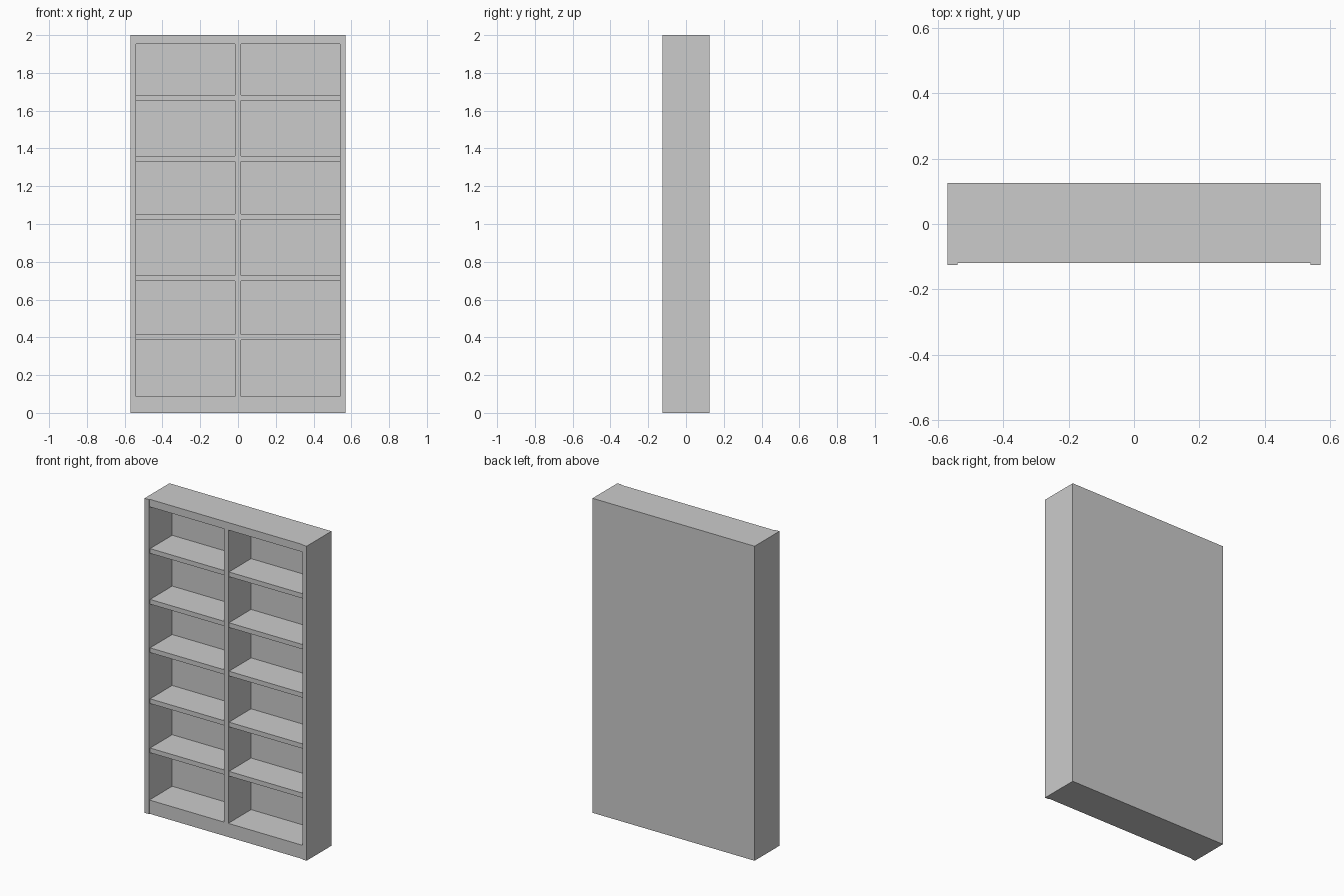
import bpy
import bmesh

if "Cube" in bpy.data.objects:
    bpy.data.objects.remove(bpy.data.objects["Cube"])

W, D, H = 0.57, 0.125, 2.0      # half width, half depth, height
IN = 0.54                       # inner face of the sides
FRONT = -0.119                  # rails and divider sit just behind the sides
SHELF_FRONT = -0.112            # shelves sit a little further back
BACK = 0.11                     # inner face of the back panel
Z0, Z1 = 0.087, 1.952           # clear opening
DIV = 0.015                     # half thickness of the divider


def box(name, x, y, z):
    """Box from (min, max) ranges on each axis."""
    bm = bmesh.new()
    bmesh.ops.create_cube(bm, size=1)
    for v in bm.verts:
        v.co = [r[0] if c < 0 else r[1] for c, r in zip(v.co, (x, y, z))]
    mesh = bpy.data.meshes.new(name)
    bm.to_mesh(mesh)
    bm.free()
    obj = bpy.data.objects.new(name, mesh)
    bpy.context.collection.objects.link(obj)
    return obj


# Side panels
box("left_side", (-W, -IN), (-D, D), (0, H))
box("right_side", (IN, W), (-D, D), (0, H))

# Plinth, top and back between the sides
box("base_plinth", (-IN, IN), (FRONT, D), (0, Z0))
box("top_board", (-IN, IN), (FRONT, D), (Z1, H))
box("back_panel", (-IN, IN), (BACK, D), (Z0, Z1))

# Central divider
box("center_divider", (-DIV, DIV), (FRONT, BACK), (Z0, Z1))

# Shelves in both bays
for i, z in enumerate((0.40, 0.713, 1.037, 1.345, 1.668), 1):
    for side, x in (("left", (-IN, -DIV)), ("right", (DIV, IN))):
        box(f"{side}_shelf_{i}", x, (SHELF_FRONT, BACK), (z - 0.015, z + 0.015))
